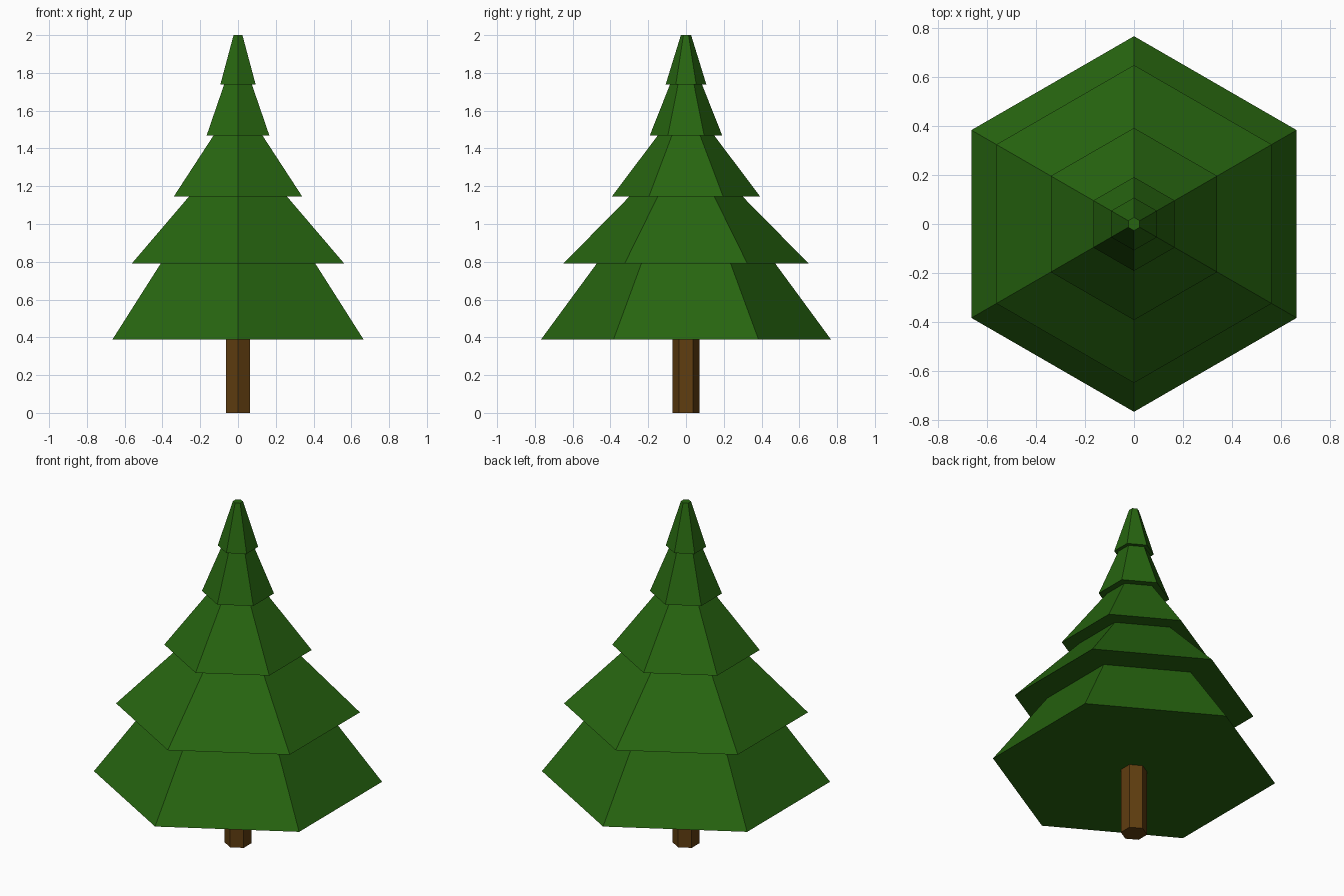
import bpy, bmesh, math

if "Cube" in bpy.data.objects:
    bpy.data.objects.remove(bpy.data.objects["Cube"])

SIDES = 6


def material(name, color):
    m = bpy.data.materials.new(name)
    m.diffuse_color = (*color, 1.0)
    m.use_nodes = True
    m.node_tree.nodes["Principled BSDF"].inputs["Base Color"].default_value = m.diffuse_color
    return m


def lathe(name, profile, mat):
    """Flat-sided solid from (radius, z) rings, bottom to top, capped at both ends."""
    bm = bmesh.new()
    rings = []
    for r, z in profile:
        angles = [math.pi / 2 + 2 * math.pi * i / SIDES for i in range(SIDES)]
        rings.append([bm.verts.new((r * math.cos(a), r * math.sin(a), z)) for a in angles])
    for low, high in zip(rings, rings[1:]):
        for i in range(SIDES):
            j = (i + 1) % SIDES
            bm.faces.new((low[i], low[j], high[j], high[i]))
    bm.faces.new(rings[0][::-1])
    bm.faces.new(rings[-1])
    bmesh.ops.recalc_face_normals(bm, faces=bm.faces)
    mesh = bpy.data.meshes.new(name)
    bm.to_mesh(mesh)
    bm.free()
    mesh.materials.append(mat)
    obj = bpy.data.objects.new(name, mesh)
    bpy.context.collection.objects.link(obj)
    return obj


green = material("needle green", (0.020, 0.130, 0.005))
brown = material("bark brown", (0.115, 0.047, 0.005))

# Trunk
lathe("trunk", [(0.072, 0.0), (0.072, 0.39)], brown)

# Foliage: five stacked skirts (bottom radius, top radius, bottom z, top z)
tiers = [
    (0.768, 0.473, 0.388, 0.79),
    (0.650, 0.300, 0.79, 1.145),
    (0.393, 0.150, 1.145, 1.468),
    (0.192, 0.085, 1.468, 1.738),
    (0.108, 0.027, 1.738, 2.0),
]
profile = []
for r0, r1, z0, z1 in tiers:
    profile += [(r0, z0), (r1, z1)]
lathe("foliage", profile, green)
